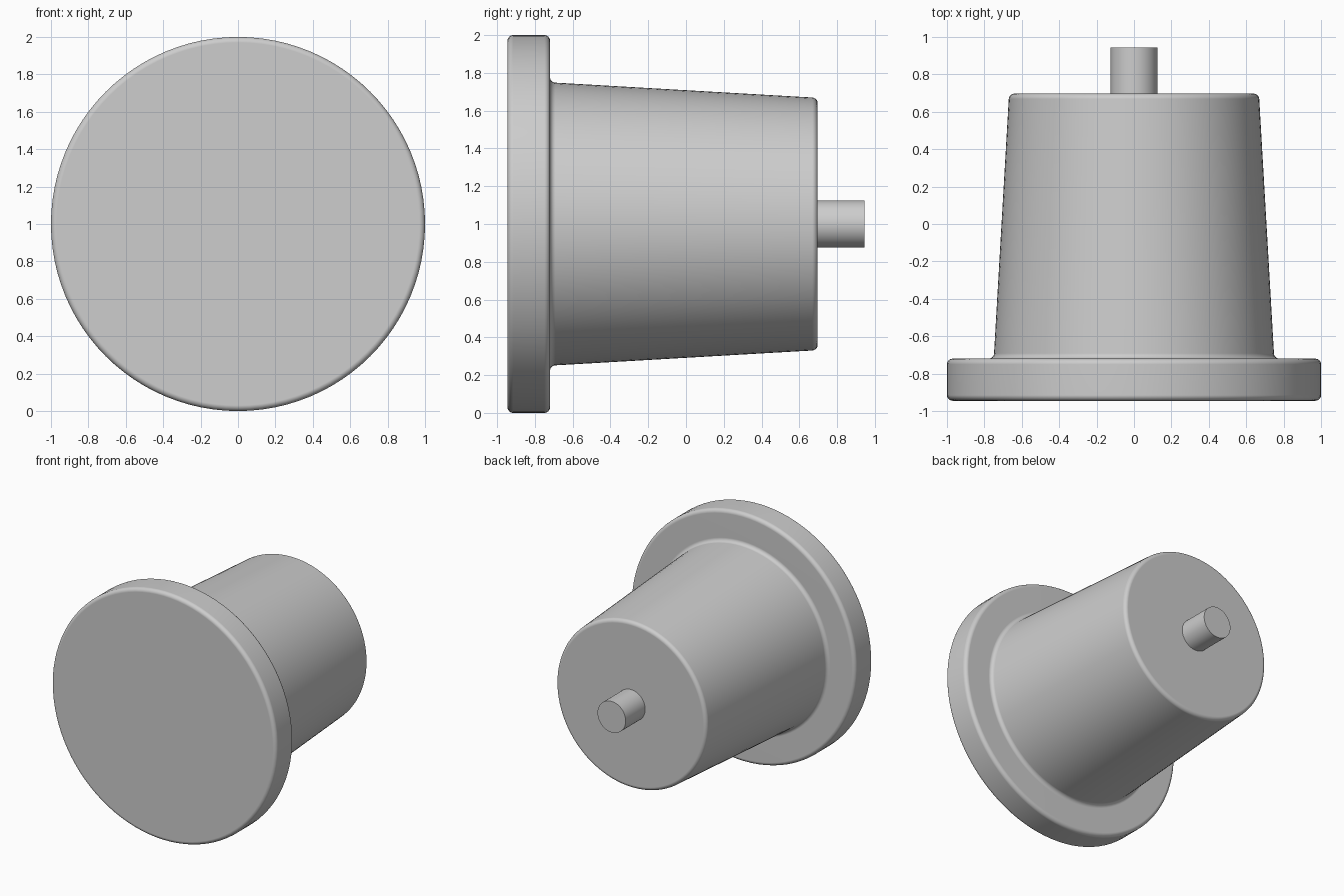
import bpy, bmesh, math
from mathutils import Vector

if "Cube" in bpy.data.objects:
    bpy.data.objects.remove(bpy.data.objects["Cube"], do_unlink=True)

SIDES = 96
CENTRE_Z = 1.0
COLOUR = (0.61, 0.61, 0.61, 1.0)

grey = bpy.data.materials.new("mid_grey")
grey.use_nodes = True
grey.diffuse_color = COLOUR
grey.node_tree.nodes["Principled BSDF"].inputs["Base Color"].default_value = COLOUR


def fillet(before, corner, after, radius, steps=6):
    """Replace a profile corner by a tangent arc."""
    corner = Vector(corner)
    a = (Vector(before) - corner).normalized()
    b = (Vector(after) - corner).normalized()
    half = a.angle(b) / 2
    centre = corner + (a + b).normalized() * radius / math.sin(half)
    start = (corner + a * radius / math.tan(half) - centre).normalized()
    end = (corner + b * radius / math.tan(half) - centre).normalized()
    return [centre + start.slerp(end, i / steps).normalized() * radius
            for i in range(steps + 1)]


def revolve(name, profile):
    """Turn a (radius, y) profile around the y axis and cap both ends."""
    bm = bmesh.new()
    verts = [bm.verts.new((r, y, 0)) for r, y in profile]
    edges = [bm.edges.new(pair) for pair in zip(verts, verts[1:])]
    bmesh.ops.spin(bm, geom=verts + edges, cent=(0, 0, 0), axis=(0, 1, 0),
                   angle=math.tau, steps=SIDES, use_merge=False)
    bmesh.ops.remove_doubles(bm, verts=bm.verts[:], dist=0.0001)
    bmesh.ops.holes_fill(bm, edges=[e for e in bm.edges if e.is_boundary], sides=0)
    bmesh.ops.recalc_face_normals(bm, faces=bm.faces[:])
    mesh = bpy.data.meshes.new(name)
    bm.to_mesh(mesh)
    bm.free()
    mesh.materials.append(grey)
    obj = bpy.data.objects.new(name, mesh)
    obj.location.z = CENTRE_Z
    bpy.context.collection.objects.link(obj)
    bpy.ops.object.select_all(action='DESELECT')
    obj.select_set(True)
    bpy.context.view_layer.objects.active = obj
    bpy.ops.object.shade_smooth_by_angle(angle=math.radians(35))
    weighted = obj.modifiers.new("flat_caps", 'WEIGHTED_NORMAL')
    weighted.keep_sharp = True


# Wide front flange and tapered body in one rounded profile
outline = [(0, -0.945), (1, -0.945), (1, -0.72), (0.75, -0.72), (0.668, 0.697), (0, 0.697)]
profile = []
for before, corner, after in zip(outline, outline[1:], outline[2:]):
    profile += fillet(before, corner, after, 0.03)
revolve("knob_body", profile)

# Short shaft at the back, sunk slightly into the body
revolve("shaft", [(0.125, 0.66), (0.125, 0.945)])
